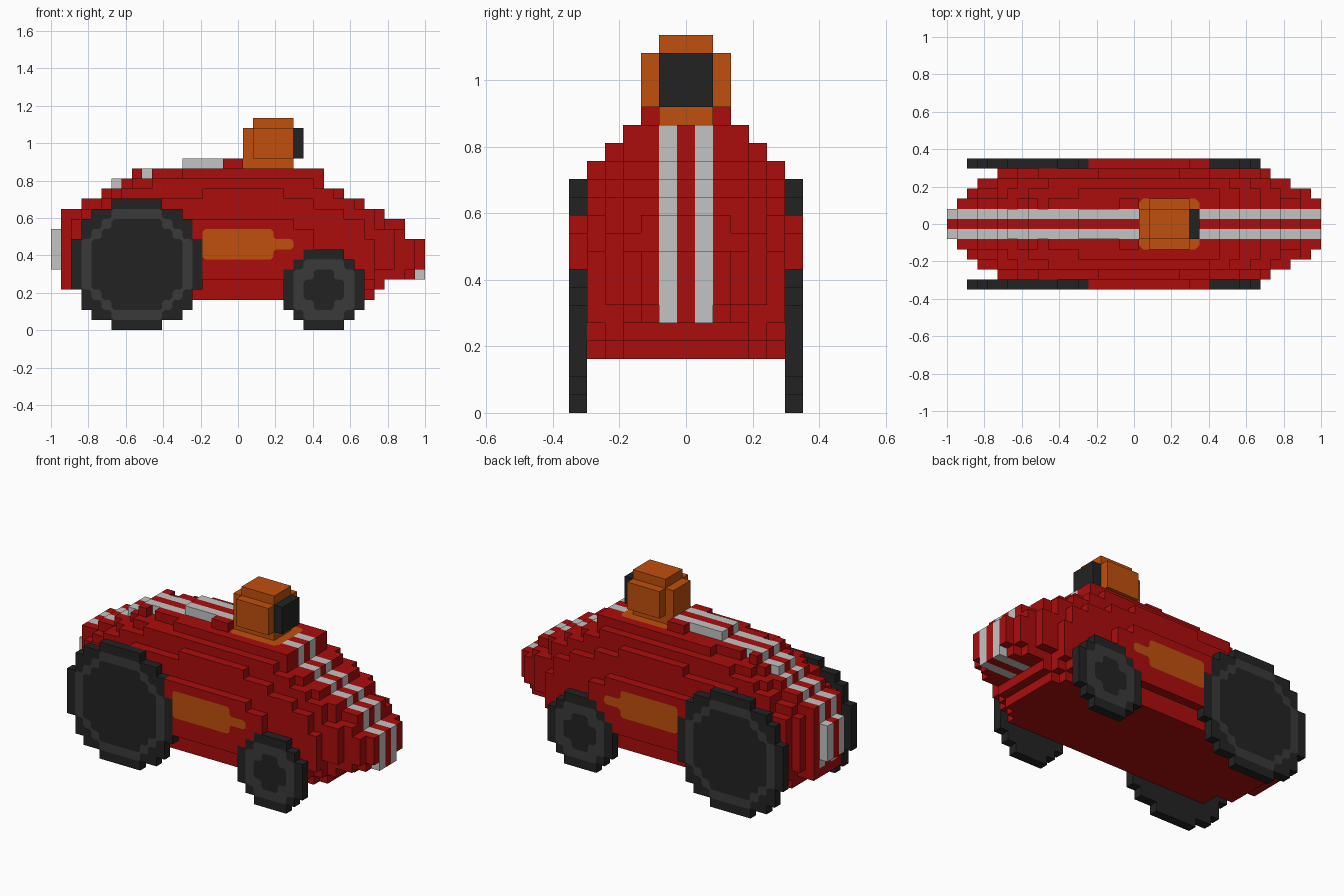
import bpy, bmesh
from mathutils import Vector

if "Cube" in bpy.data.objects:
    bpy.data.objects.remove(bpy.data.objects["Cube"])

U = 2 / 37          # edge length of one block
MID = 6             # middle row across the width


def material(name, rgb):
    m = bpy.data.materials.new(name)
    m.use_nodes = True
    m.diffuse_color = (*rgb, 1)
    m.node_tree.nodes["Principled BSDF"].inputs["Base Color"].default_value = (*rgb, 1)
    return m


RED = material("red paint", (0.41, 0.004, 0.004))
WHITE = material("stripe grey", (0.55, 0.55, 0.55))
BLACK = material("black rubber", (0.0165, 0.0165, 0.0165))
GREY = material("dark grey", (0.042, 0.042, 0.042))
ORANGE = material("orange", (0.53, 0.08, 0.004))


def finish(name, bm, mats):
    mesh = bpy.data.meshes.new(name)
    bm.to_mesh(mesh)
    bm.free()
    for m in mats:
        mesh.materials.append(m)
    ob = bpy.data.objects.new(name, mesh)
    bpy.context.collection.objects.link(ob)
    return ob


def point(i, j, k):
    return Vector((-1 + i * U, (j - 6.5) * U, k * U))


def blocks(name, cells, mats):
    """Outer skin of a set of blocks: cells maps (i, j, k) to a material index."""
    bm = bmesh.new()
    for c, mat in cells.items():
        for axis in range(3):
            for side in (0, 1):
                near = list(c)
                near[axis] += 1 if side else -1
                if tuple(near) in cells:
                    continue
                quad = []
                for da, db in ((0, 0), (1, 0), (1, 1), (0, 1)):
                    p = list(c)
                    p[axis] += side
                    p[(axis + 1) % 3] += da
                    p[(axis + 2) % 3] += db
                    quad.append(bm.verts.new(point(*p)))
                f = bm.faces.new(quad if side else quad[::-1])
                f.material_index = mat
    bmesh.ops.remove_doubles(bm, verts=bm.verts[:], dist=U * 0.01)
    bmesh.ops.dissolve_limit(bm, angle_limit=0.01, verts=bm.verts[:],
                             edges=bm.edges[:], delimit={'MATERIAL'})
    return finish(name, bm, mats)


def plate(name, rows, mat, place, normal, cut=0.25):
    """Flat painted patch from rows (low, start, end), with its corners cut."""
    right = [p for b, s, e in rows for p in ((e, b), (e, b + 1))]
    left = [p for b, s, e in reversed(rows) for p in ((s, b + 1), (s, b))]
    pts = []
    for p in right + left:
        if not pts or p != pts[-1]:
            pts.append(p)
    pts = [Vector(p) for p in pts]
    n = len(pts)
    corners = []
    for a in range(n):
        d1, d2 = pts[a] - pts[a - 1], pts[(a + 1) % n] - pts[a]
        if abs(d1.x * d2.y - d1.y * d2.x) > 1e-6:
            corners.append(pts[a])
    n = len(corners)
    bm = bmesh.new()
    ring = []
    for a, p in enumerate(corners):
        for q in (corners[a - 1], corners[(a + 1) % n]):
            ring.append(bm.verts.new(place(*(p + (q - p).normalized() * cut))))
    f = bm.faces.new(ring)
    f.normal_update()
    if f.normal.dot(Vector(normal)) < 0:
        f.normal_flip()
    return finish(name, bm, [mat])


def side_place(s, lift):
    return lambda a, b: Vector((-1 + a * U, s * (6.5 * U + lift), b * U))


def disc_rows(widths, i0, k0):
    """Centred rows of the given widths; the widest one starts at i0."""
    big = max(widths)
    return [(k0 + r, i0 + (big - w) // 2, i0 + (big + w) // 2) for r, w in enumerate(widths)]


def profile(first, steps):
    """Steps (last column, height) expanded to a height for each column."""
    out, i = {}, first
    for last, h in steps:
        for i in range(i, last + 1):
            out[i] = h
        i = last + 1
    return out


# Body shell: top and underside steps for each row away from the middle
NOSE = [(28, 14), (30, 13), (32, 12), (34, 11), (36, 9)]
SPINE = (0, [(0, 10), (2, 12), (4, 13), (5, 14), (7, 15), (12, 16), (18, 17), (26, 16)] + NOSE)
KEEL = [(0, 6), (2, 4), (31, 3), (32, 4), (36, 5)]
TOPS = [
    SPINE,
    SPINE,
    (1, [(2, 12), (4, 13), (6, 14), (7, 15), (8, 16), (9, 15), (16, 16), (18, 17), (26, 16)] + NOSE),
    (2, [(2, 11), (4, 12), (5, 13), (7, 14), (12, 15), (26, 16), (28, 14), (30, 13), (32, 12),
         (34, 10), (35, 9)]),
    (3, [(4, 11), (6, 13), (9, 14), (25, 15), (27, 14), (29, 13), (31, 12), (33, 10)]),
    (5, [(6, 11), (8, 12), (14, 13), (22, 14), (25, 13), (28, 12), (30, 11), (31, 9)]),
]
BOTTOMS = [
    KEEL,
    KEEL,
    [(2, 4), (31, 3), (32, 4), (35, 5), (36, 6)],
    [(2, 5), (31, 3), (32, 4), (34, 5), (35, 6)],
    [(4, 4), (30, 3), (31, 4), (33, 6)],
    [(29, 3), (30, 4), (31, 5)],
]
body = {}
for row, ((first, top), low) in enumerate(zip(TOPS, BOTTOMS)):
    tops, lows = profile(first, top), profile(first, low)
    for i in tops:
        for k in range(lows[i], tops[i]):
            for s in (-1, 1):
                # the two racing stripes run along the rows beside the middle
                body[i, MID + s * row, k] = 1 if row == 1 and k >= 5 else 0
blocks("body", body, [RED, WHITE])

# Wheels with a grey ring and a dark hub
REAR = ([5, 9, 11, 11] + [13] * 5 + [11, 11, 9, 5],
        [5, 7, 9] + [11] * 5 + [9, 7, 5],
        [5, 7] + [9] * 5 + [7, 5], 2)
FRONT = ([4, 6, 8, 8, 8, 8, 6, 4], [4, 6, 6, 6, 6, 4], [2, 4, 4, 2], 23)

for label, s in (("left_side", 1), ("right_side", -1)):
    j = MID + 6 * s
    taken = set()
    for end, (tyre, ring, hub, i0) in (("rear", REAR), ("front", FRONT)):
        cells = {(i, j, k): 0 for k, a, b in disc_rows(tyre, i0, 0) for i in range(a, b)}
        taken |= set(cells)
        blocks(f"{end}_wheel_{label}", cells, [BLACK])
        plate(f"{end}_wheel_ring_{label}", disc_rows(ring, i0 + 1, 1), GREY,
              side_place(s, 0.002), (0, s, 0))
        plate(f"{end}_wheel_hub_{label}", disc_rows(hub, i0 + 2, 2), BLACK,
              side_place(s, 0.004), (0, s, 0))

    # Raised side panel between the wheels, with its painted flash
    panel = {(i, j, k): 0 for i in range(14, 26) for k in range(5, 11 if i < 24 else 10)
             if (i, j, k) not in taken}
    blocks(f"side_panel_{label}", panel, [RED])
    plate(f"side_flash_{label}", [(7, 15, 22), (8, 15, 24), (9, 15, 22)], ORANGE,
          side_place(s, 0.002), (0, s, 0))


def box(i0, i1, half, k0, k1):
    return {(i, j, k): 0 for i in range(i0, i1 + 1)
            for j in range(MID - half, MID + half + 1) for k in range(k0, k1 + 1)}


# Driver: helmet, visor and the orange seat patch beneath
blocks("helmet", box(19, 23, 1, 16, 19) | box(20, 23, 2, 17, 19) | box(20, 23, 1, 20, 20), [ORANGE])
blocks("visor", box(24, 24, 1, 17, 19), [BLACK])
plate("seat_patch", [(j, 19, 25) for j in range(4, 9)], ORANGE,
      lambda a, b: point(a, b, 16) + Vector((0, 0, 0.002)), (0, 0, 1), 0.4)
